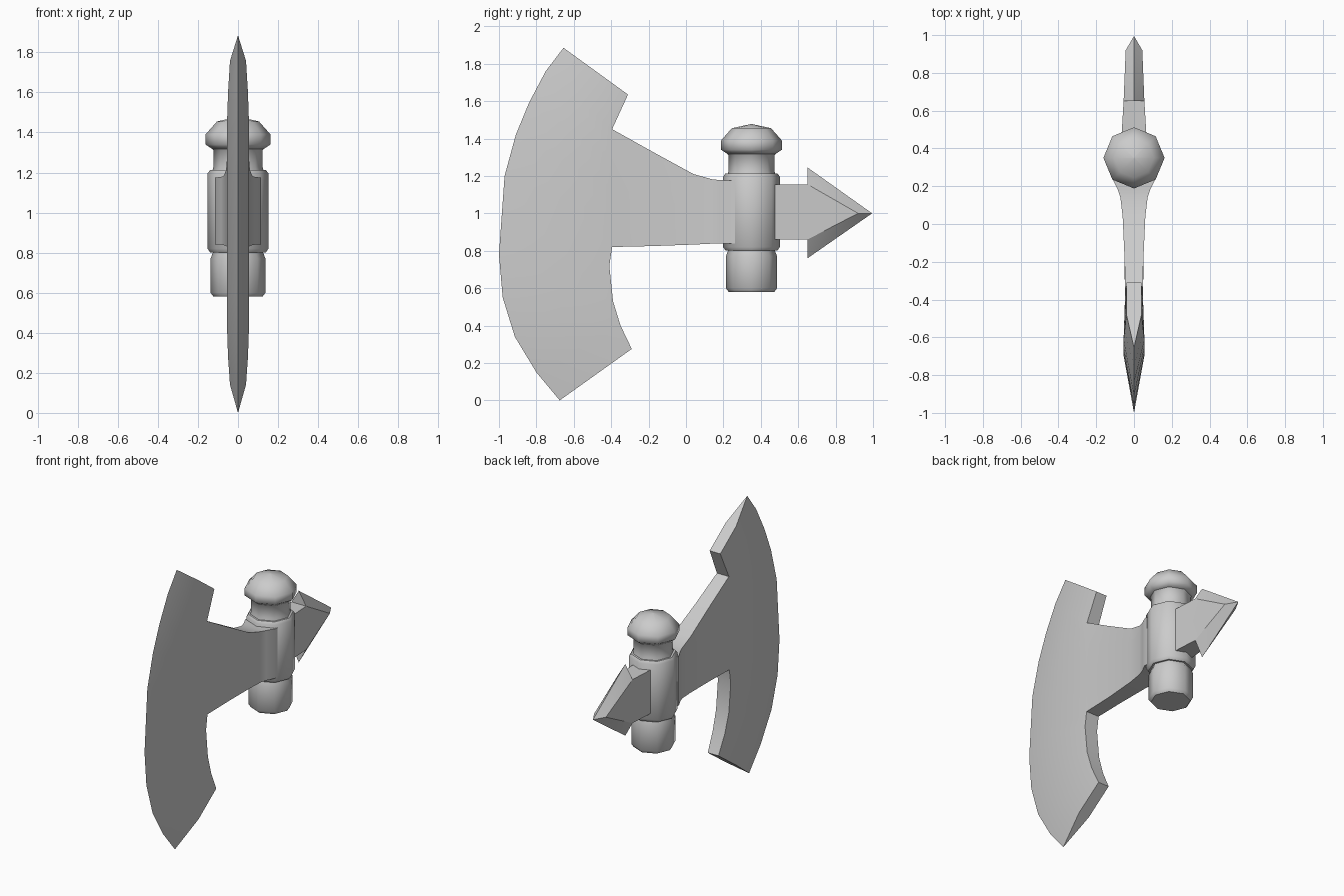
import bpy, bmesh, math
from mathutils import Vector

cube = bpy.data.objects.get("Cube")
if cube:
    bpy.data.objects.remove(cube)

steel = bpy.data.materials.new("grey steel")
steel.use_nodes = True
GREY = (0.6, 0.6, 0.6, 1)
steel.diffuse_color = GREY
steel.node_tree.nodes["Principled BSDF"].inputs["Base Color"].default_value = GREY


def finish(bm, name, angle):
    bmesh.ops.remove_doubles(bm, verts=bm.verts, dist=0.0005)
    bmesh.ops.recalc_face_normals(bm, faces=bm.faces)
    mesh = bpy.data.meshes.new(name)
    bm.to_mesh(mesh)
    bm.free()
    obj = bpy.data.objects.new(name, mesh)
    mesh.materials.append(steel)
    bpy.context.collection.objects.link(obj)
    bpy.ops.object.select_all(action='DESELECT')
    obj.select_set(True)
    bpy.context.view_layer.objects.active = obj
    bpy.ops.object.shade_smooth_by_angle(angle=math.radians(angle))
    return obj


def mirrored_plate(name, patches, angle):
    """Patches are polygons of (y, z, half thickness); both sides and a rim are built."""
    bm = bmesh.new()
    for poly in patches:
        bm.faces.new([bm.verts.new((h, y, z)) for y, z, h in poly])
    bmesh.ops.remove_doubles(bm, verts=bm.verts, dist=0.0005)
    rim = [[v.co.copy() for v in e.verts] for e in bm.edges if e.is_boundary]
    sides = [[v.co.copy() for v in f.verts] for f in bm.faces]
    flip = Vector((-1, 1, 1))
    for side in sides:
        bm.faces.new([bm.verts.new(co * flip) for co in reversed(side)])
    for a, b in rim:
        if a.x + b.x < 0.001:
            continue
        ring = [a, b]
        ring += [co * flip for co in (b, a) if co.x > 0.001]
        bm.faces.new([bm.verts.new(co) for co in ring])
    return finish(bm, name, angle)


def strips(rows):
    return [(r[i], r[i + 1], s[i + 1], s[i])
            for r, s in zip(rows, rows[1:]) for i in range(len(r) - 1)]


# Axe blade: sharp curved edge, thick middle, blunt inner edge
edge = [(-0.655, 1.885), (-0.75, 1.76), (-0.84, 1.59), (-0.91, 1.42), (-0.97, 1.2),
        (-1, 0.78), (-0.98, 0.55), (-0.915, 0.34), (-0.8, 0.15), (-0.675, 0)]
inner = [(-0.31, 1.635), (-0.395, 1.45), (-0.397, 1.29), (-0.399, 1.14), (-0.4, 0.98),
         (-0.395, 0.82), (-0.41, 0.72), (-0.39, 0.53), (-0.35, 0.4), (-0.29, 0.275)]
sharp = [(y, z, 0) for y, z in edge]
middle, blunt = [], []
for i, (a, b) in enumerate(zip(edge, inner)):
    p = Vector(a).lerp(Vector(b), 0.51)
    bulge = min(1, 0.25 + 0.35 * min(i, 9 - i)) if 0 < i < 9 else 0
    middle.append((p.x, p.y, 0.04 + 0.016 * bulge))
    blunt.append((*b, 0.04 + 0.008 * bulge))
patches = strips([sharp, middle, blunt])

# Neck of the blade, flaring where it meets the socket
neck = [blunt[1:6]]
for y, top, bottom, half in [(-0.18, 1.33, 0.825, 0.05), (0.04, 1.21, 0.833, 0.06),
                             (0.14, 1.182, 0.838, 0.072), (0.18, 1.178, 0.84, 0.085),
                             (0.24, 1.175, 0.84, 0.115), (0.33, 1.175, 0.84, 0.115)]:
    neck.append([(y, top + (bottom - top) * k / 4, half) for k in range(5)])
mirrored_plate("axe_blade", patches + strips(neck), 30)

# Rear spike: flat shank and a bevelled arrow point
root = [(0.4, z, 0.07) for z in (1.155, 1.0, 0.86)]
base = [(0.65, z, 0.055) for z in (1.155, 1.0, 0.86)]
point_in, point = (0.92, 1.0, 0.044), (0.995, 1.0, 0)
barb_top, barb_low = (0.65, 1.245, 0), (0.65, 0.76, 0)
mirrored_plate("rear_spike", strips([root, base]) + [
    (base[0], base[1], point_in), (base[1], base[2], point_in),
    (barb_top, base[0], point_in), (barb_top, point_in, point),
    (barb_low, point_in, base[2]), (barb_low, point, point_in)], 30)


# Eight-sided turned parts on the handle axis
def turned(name, profile, angle=50):
    bm = bmesh.new()
    rings = []
    for r, z in profile:
        rings.append([bm.verts.new((r * math.cos(k * math.pi / 4),
                                    0.35 + r * math.sin(k * math.pi / 4), z))
                      for k in range(8)])
    for a, b in zip(rings, rings[1:]):
        for k in range(8):
            n = (k + 1) % 8
            bm.faces.new((a[k], a[n], b[n], b[k]))
    bm.faces.new(rings[0][::-1])
    bm.faces.new(rings[-1])
    return finish(bm, name, angle)


turned("handle_stub", [(0.122, 0.58), (0.137, 0.6), (0.137, 0.77), (0.122, 0.81)])
turned("socket", [(0.138, 0.8), (0.152, 0.82), (0.152, 1.195), (0.14, 1.212)])
turned("cap_neck", [(0.13, 1.2), (0.122, 1.23), (0.122, 1.31), (0.14, 1.33)])
turned("cap", [(0.13, 1.318), (0.162, 1.34), (0.162, 1.39), (0.105, 1.455), (0.004, 1.477)], 60)
